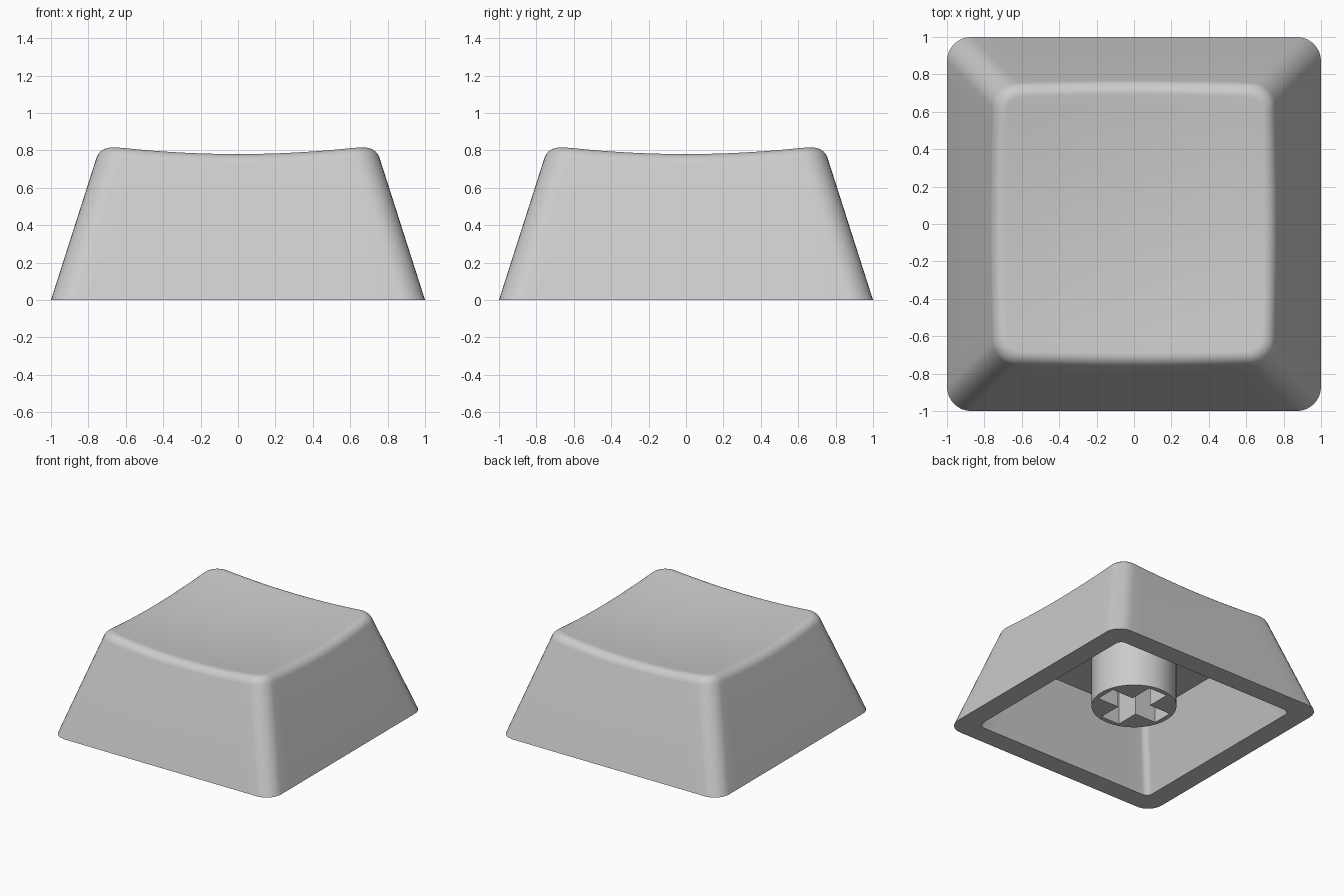
import bpy, bmesh, math
from mathutils import Vector

if "Cube" in bpy.data.objects:
    bpy.data.objects.remove(bpy.data.objects["Cube"])

SLOPE = 0.32                 # inward lean of the walls per unit of height
CEILING = 0.555              # height of the hollow's roof
DISH_Z, DISH_K = 0.737, 0.09  # dished top: z = DISH_Z + DISH_K * r^2
CORNER_STEPS, SIDE_STEPS = 8, 14

grey = bpy.data.materials.new("grey plastic")
grey.diffuse_color = (0.6, 0.6, 0.6, 1)
grey.use_nodes = True
grey.node_tree.nodes["Principled BSDF"].inputs["Base Color"].default_value = grey.diffuse_color


def samples():
    """Core position (-1..1) and outward normal around a rounded square."""
    out = []
    for q in range(4):
        turn = math.pi / 2 * q
        c, s = round(math.cos(turn)), round(math.sin(turn))
        def rot(x, y):
            return Vector((c * x - s * y, s * x + c * y))
        for i in range(SIDE_STEPS):
            out.append((rot(1, -1 + 2 * i / SIDE_STEPS), rot(1, 0)))
        for i in range(CORNER_STEPS):
            a = math.pi / 2 * i / CORNER_STEPS
            out.append((rot(1, 1), rot(math.cos(a), math.sin(a))))
    return out


def point(sample, half, radius, z):
    p = sample[0] * (half - radius) + sample[1] * radius
    return Vector((p.x, p.y, z))


def on_dish(p):
    return Vector((p.x, p.y, DISH_Z + DISH_K * (p.x ** 2 + p.y ** 2)))


def finish(obj):
    if not obj.data.materials:
        obj.data.materials.append(grey)
    bpy.ops.object.select_all(action='DESELECT')
    obj.select_set(True)
    bpy.context.view_layer.objects.active = obj
    bpy.ops.object.shade_smooth_by_angle(angle=math.radians(30))


# Hollow cap: rings from the roof of the hollow, round the rim, up and over the top
ring_set = samples()
columns = []
for s in ring_set:
    col = [point(s, 0.833 - SLOPE * CEILING, 0.05, CEILING),
           point(s, 0.833, 0.05, 0),
           point(s, 1.0, 0.13, 0)]
    # height where the wall meets the dish
    z = 0.8
    for _ in range(12):
        z = on_dish(point(s, 1 - SLOPE * z, 0.13, z)).z
    edge = point(s, 1 - SLOPE * z, 0.13, z)
    low_z = z - 0.058
    low = point(s, 1 - SLOPE * low_z, 0.13, low_z)
    inner = on_dish(point(s, 1 - SLOPE * z - 0.058, 0.072, 0))
    # rounded top edge
    weight = math.cos(math.radians(40))
    for i in range(9):
        t = i / 8
        a, b, c = (1 - t) ** 2, 2 * weight * t * (1 - t), t * t
        col.append((low * a + edge * b + inner * c) / (a + b + c))
    # dished top surface
    for i in range(1, 12):
        col.append(on_dish(inner * (1 - i / 12)))
    columns.append(col)

bm = bmesh.new()
grid = [[bm.verts.new(p) for p in col] for col in columns]
roof_mid = bm.verts.new((0, 0, CEILING))
dish_mid = bm.verts.new((0, 0, DISH_Z))
for i, col in enumerate(grid):
    nxt = grid[(i + 1) % len(grid)]
    bm.faces.new((roof_mid, nxt[0], col[0]))
    bm.faces.new((dish_mid, col[-1], nxt[-1]))
    for j in range(len(col) - 1):
        bm.faces.new((col[j], nxt[j], nxt[j + 1], col[j + 1]))
bmesh.ops.recalc_face_normals(bm, faces=bm.faces)
mesh = bpy.data.meshes.new("cap_shell")
bm.to_mesh(mesh)
bm.free()
cap = bpy.data.objects.new("cap_shell", mesh)
bpy.context.collection.objects.link(cap)
finish(cap)

# Stem: round post with a cross-shaped slot
BOTTOM, RADIUS, ARM, HALF = 0.11, 0.32, 0.28, 0.085
circle = [(RADIUS * math.cos(2 * math.pi * i / 64), RADIUS * math.sin(2 * math.pi * i / 64))
          for i in range(64)]
cross = []
for q in range(4):
    c, s = round(math.cos(math.pi / 2 * q)), round(math.sin(math.pi / 2 * q))
    cross += [(c * x - s * y, s * x + c * y) for x, y in ((ARM, -HALF), (ARM, HALF), (HALF, HALF))]
curve = bpy.data.curves.new("stem", 'CURVE')
curve.dimensions = '2D'
curve.fill_mode = 'BOTH'
curve.extrude = (CEILING + 0.005 - BOTTOM) / 2
for outline in (circle, cross):
    spline = curve.splines.new('POLY')
    spline.points.add(len(outline) - 1)
    for pt, (x, y) in zip(spline.points, outline):
        pt.co = (x, y, 0, 1)
    spline.use_cyclic_u = True
stem = bpy.data.objects.new("stem", curve)
stem.location.z = (CEILING + 0.005 + BOTTOM) / 2
bpy.context.collection.objects.link(stem)
bpy.context.view_layer.objects.active = stem
bpy.ops.object.select_all(action='DESELECT')
stem.select_set(True)
bpy.ops.object.convert(target='MESH')
stem = bpy.context.view_layer.objects.active
bm = bmesh.new()
bm.from_mesh(stem.data)
bmesh.ops.remove_doubles(bm, verts=bm.verts, dist=0.0005)
bmesh.ops.recalc_face_normals(bm, faces=bm.faces)
bm.to_mesh(stem.data)
bm.free()
finish(stem)
